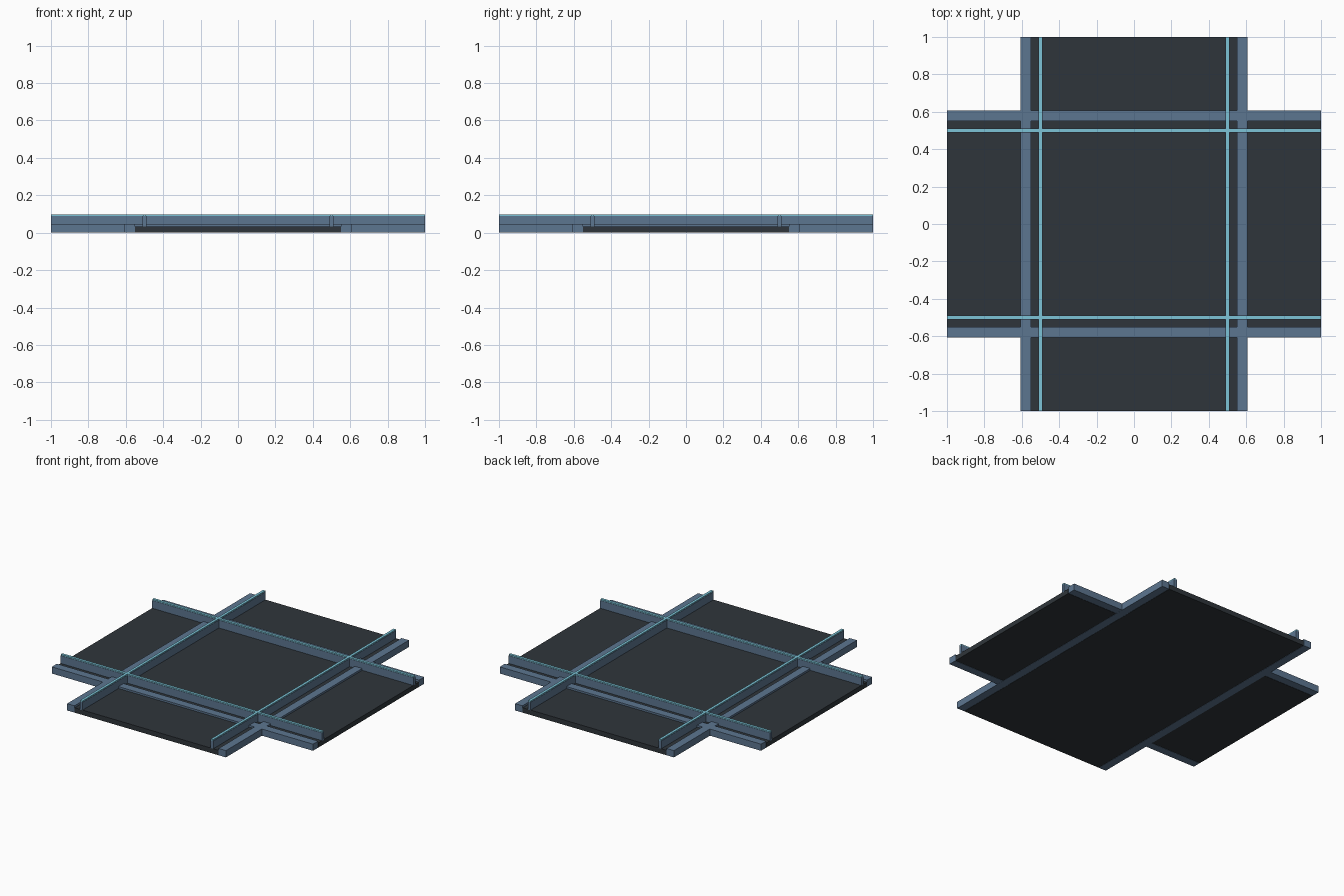
import bpy

cube = bpy.data.objects.get("Cube")
if cube:
    bpy.data.objects.remove(cube, do_unlink=True)


def make_material(name, rgb):
    mat = bpy.data.materials.new(name)
    mat.use_nodes = True
    color = (*rgb, 1.0)
    mat.diffuse_color = color
    mat.node_tree.nodes["Principled BSDF"].inputs["Base Color"].default_value = color
    return mat


DARK = make_material("dark asphalt", (0.028, 0.036, 0.043))
STEEL = make_material("steel blue", (0.108, 0.18, 0.28))
GLOW = make_material("light cyan", (0.2, 0.55, 0.68))


def box(name, axis, offset, width, bottom, top, mat):
    """Full-length beam along an axis, shifted sideways by offset."""
    along_x = axis == "x"
    loc = (0, offset) if along_x else (offset, 0)
    size = (2, width) if along_x else (width, 2)
    bpy.ops.mesh.primitive_cube_add(size=1, location=(*loc, (bottom + top) / 2))
    obj = bpy.context.object
    obj.name = name
    obj.scale = (*size, top - bottom)
    bpy.ops.object.transform_apply(location=False, rotation=False, scale=True)
    obj.data.materials.append(mat)


SLAB_TOP, CURB_TOP, RAIL_TOP, STRIP_TOP = 0.034, 0.047, 0.088, 0.096

# Tiny lift keeps the undersides from coinciding where beams cross
for axis, slab_base, curb_base in (("x", 0.001, 0.001), ("y", 0.0, 0.0)):
    # Road slab
    box(f"road_slab_{axis}", axis, 0, 1.1, slab_base, SLAB_TOP, DARK)
    for side, label in ((-1, "negative"), (1, "positive")):
        tag = f"{axis}_{label}"
        # Low outer curb, upright rail and its bright cap strip
        box(f"curb_{tag}", axis, side * 0.58, 0.056, curb_base, CURB_TOP, STEEL)
        box(f"rail_{tag}", axis, side * 0.5, 0.022, SLAB_TOP - 0.004, RAIL_TOP, STEEL)
        box(f"cap_strip_{tag}", axis, side * 0.5, 0.018, RAIL_TOP, STRIP_TOP, GLOW)
